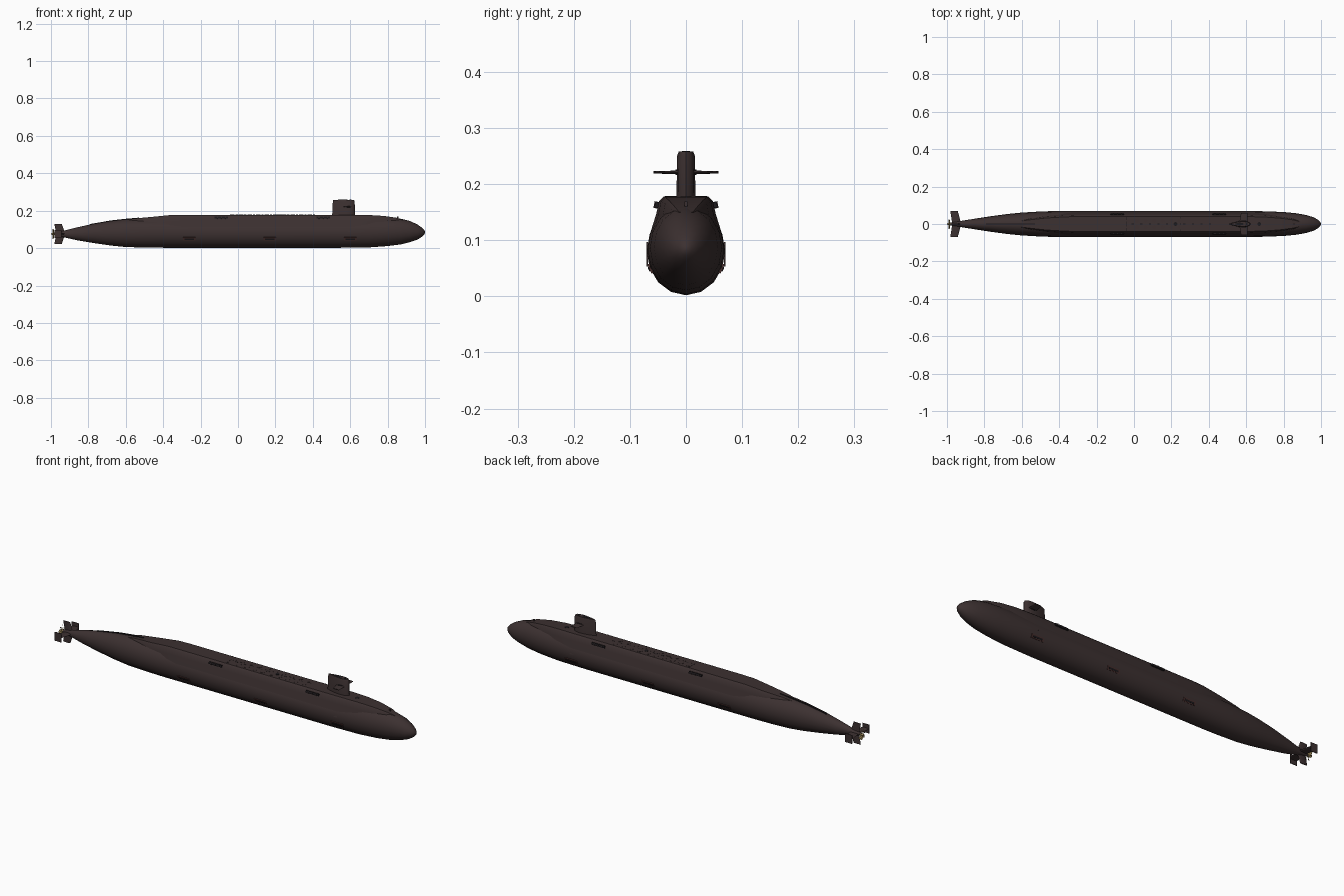
import bpy, bmesh, math
from mathutils import Vector

if "Cube" in bpy.data.objects:
    bpy.data.objects.remove(bpy.data.objects["Cube"])


def mat(name, rgb):
    m = bpy.data.materials.new(name)
    m.diffuse_color = (*rgb, 1)
    m.use_nodes = True
    m.node_tree.nodes["Principled BSDF"].inputs["Base Color"].default_value = m.diffuse_color
    return m


HULL = mat("dark brown hull", (0.045, 0.030, 0.030))
DARK = mat("black openings", (0.012, 0.010, 0.012))
RED = mat("red brown frames", (0.065, 0.028, 0.026))
BRONZE = mat("bronze", (0.30, 0.22, 0.09))


def loft(name, rings, material, smooth=40):
    """Skin a list of equal-length point rings and cap both ends."""
    bm = bmesh.new()
    vs = [[bm.verts.new(p) for p in r] for r in rings]
    n = len(vs[0])
    for a, b in zip(vs, vs[1:]):
        for i in range(n):
            bm.faces.new((a[i], a[(i + 1) % n], b[(i + 1) % n], b[i]))
    bm.faces.new(vs[0])
    bm.faces.new(vs[-1][::-1])
    bmesh.ops.recalc_face_normals(bm, faces=bm.faces)
    me = bpy.data.meshes.new(name)
    bm.to_mesh(me)
    bm.free()
    ob = bpy.data.objects.new(name, me)
    bpy.context.collection.objects.link(ob)
    me.materials.append(material)
    if smooth:
        bpy.ops.object.select_all(action='DESELECT')
        bpy.context.view_layer.objects.active = ob
        ob.select_set(True)
        bpy.ops.object.shade_smooth_by_angle(angle=math.radians(smooth))
    return ob


def box(name, c, s, material, roll=0):
    pts = [(-1, -1), (1, -1), (1, 1), (-1, 1)]
    rings = [[(x * s[0] / 2, y * s[1] / 2, k * s[2] / 2) for x, y in pts] for k in (-1, 1)]
    ob = loft(name, rings, material, 0)
    ob.location = c
    ob.rotation_euler.x = roll
    return ob


def disc(name, c, r, h, material, n=14):
    ring = [(r * math.cos(2 * math.pi * i / n), r * math.sin(2 * math.pi * i / n)) for i in range(n)]
    ob = loft(name, [[(x, y, z) for x, y in ring] for z in (0, h)], material)
    ob.location = c
    return ob


def foil(x0, x1, half, n=8):
    """Streamlined outline, blunt at the bow side (x1) and sharp at x0."""
    up = []
    for i in range(n + 1):
        t = (1 - math.cos(math.pi * i / n)) / 2
        y = half * 2.6 * (math.sqrt(t) * (1 - t)) if 0 < t < 1 else 0
        up.append((x1 - t * (x1 - x0), min(y, half)))
    return up + [(x, -y) for x, y in up[-2:0:-1]]


# Pressure hull: x, half width, bottom, top
stations = [(-0.985, 0.006, 0.070, 0.082), (-0.94, 0.014, 0.060, 0.091),
            (-0.86, 0.027, 0.042, 0.111), (-0.77, 0.041, 0.027, 0.131),
            (-0.68, 0.053, 0.014, 0.146), (-0.60, 0.061, 0.006, 0.155),
            (-0.50, 0.067, 0.003, 0.158), (-0.40, 0.070, 0.002, 0.160),
            (0.55, 0.070, 0.002, 0.160), (0.70, 0.068, 0.004, 0.163),
            (0.80, 0.064, 0.011, 0.162), (0.87, 0.057, 0.020, 0.157),
            (0.92, 0.048, 0.032, 0.145), (0.96, 0.036, 0.046, 0.126),
            (0.985, 0.022, 0.062, 0.108), (0.996, 0.011, 0.073, 0.096),
            (1.0, 0.003, 0.081, 0.088)]
rings = []
for x, w, lo, hi in stations:
    c, r = (lo + hi) / 2, (hi - lo) / 2
    rings.append([(x, w * math.sin(a), c - r * math.cos(a))
                  for a in (math.pi * i / 8 for i in range(16))])
loft("hull", rings, HULL, 60)

# Flat-topped casing faired into the hull: x, width factor, top
section = [(0.069, 0.085), (0.063, 0.115), (0.053, 0.147), (0.048, 0.170), (0.040, 0.178)]
rings = []
for x, w, top in [(-0.64, 0.30, 0.145), (-0.56, 0.55, 0.158), (-0.47, 0.80, 0.166),
                  (-0.36, 0.96, 0.177), (-0.30, 1, 0.178), (0.60, 1, 0.178),
                  (0.70, 0.93, 0.177), (0.78, 0.78, 0.172), (0.85, 0.55, 0.162),
                  (0.89, 0.30, 0.150)]:
    half = [(y * w, z if z < 0.1 else 0.085 + (z - 0.085) * (top - 0.085) / 0.093) for y, z in section]
    rings.append([(x, y, z) for y, z in half] + [(x, -y, z) for y, z in half[::-1]])
loft("deck_casing", rings, HULL, 35)

# Sail, with its mast opening and bridge
sail = [[(x, y, z) for x, y in foil(x0, x1, w)]
        for z, x0, x1, w in [(0.165, 0.503, 0.625, 0.017), (0.250, 0.507, 0.624, 0.016),
                             (0.258, 0.510, 0.619, 0.013)]]
loft("sail", sail, HULL, 40)
loft("mast_opening", [[(x, y, z) for x, y in foil(0.535, 0.585, 0.007)]
                      for z in (0.2575, 0.2588)], DARK, 0)
disc("bridge_opening", (0.602, 0, 0.2575), 0.006, 0.0013, DARK)

# Sail planes
for s in (-1, 1):
    loft("sail_plane", [[(x, s * y, 0.221 + z) for x, z in foil(x0, 0.607, t)]
                        for y, x0, t in [(0.008, 0.563, 0.0035), (0.058, 0.572, 0.002)]], HULL)
    box("sail_plane_pivot", (0.587, s * 0.017, 0.221), (0.022, 0.004, 0.010), DARK)


# Stern fins: upright pair and horizontal pair with end plates
def fin(name, direction, span):
    d = Vector(direction)
    side = Vector((0, d.z, -d.y))
    base = Vector((0, 0, 0.076))
    loft(name, [[Vector((x, 0, 0)) + base + d * r + side * t for x, t in foil(x0, x1, th)]
                for r, x0, x1, th in [(0.004, -0.972, -0.925, 0.004),
                                      (span, -0.982, -0.942, 0.0025)]], HULL)


for s in (-1, 1):
    fin("rudder", (0, 0, s), 0.053)
    fin("stern_plane", (0, s, 0), 0.069)
    box("stern_end_plate", (-0.962, s * 0.069, 0.075), (0.038, 0.003, 0.044), HULL)

# Propeller
loft("propeller_hub", [[(x, r * math.cos(a), 0.076 + r * math.sin(a))
                        for a in (math.pi * i / 5 for i in range(10))]
                       for x, r in [(-0.980, 0.007), (-0.992, 0.006), (-1.0, 0.002)]], BRONZE)
for i in range(7):
    a = 2 * math.pi * i / 7
    blade = []
    for r, c, sweep in [(0.004, 0.003, 0), (0.016, 0.006, 0.15), (0.027, 0.003, 0.45)]:
        d = Vector((0, math.cos(a + sweep), math.sin(a + sweep)))
        t = Vector((0, -d.z, d.y))
        p = Vector((-0.988, 0, 0.076)) + d * r
        u = Vector((0.6, 0, 0)) * c + t * c * 0.8
        n = Vector((0.0006, 0, 0))
        blade.append([p - u - n, p + u - n, p + u + n, p - u + n])
    loft("propeller_blade", blade, BRONZE, 0)

# Flank fairings: upper vents on the casing, lower framed panels on the hull
for s in (-1, 1):
    for x in (-0.09, 0.455):
        box("upper_vent", (x, s * 0.0515, 0.163), (0.072, 0.008, 0.011), DARK, s * 0.2)
        for k in (-1, 0, 1):
            box("vent_bar", (x + k * 0.022, s * 0.053, 0.163), (0.003, 0.008, 0.012), HULL, s * 0.2)
    for x in (-0.26, 0.17, 0.60):
        box("lower_panel_frame", (x, s * 0.0625, 0.050), (0.068, 0.006, 0.018), RED, -s * 0.42)
        box("lower_panel_slot", (x, s * 0.0640, 0.0492), (0.052, 0.006, 0.008), DARK, -s * 0.42)

# Deck hatches in two rows, seams and cleats
for i in range(10):
    x = -0.03 + i * 0.046
    for s in (-1, 1):
        disc("deck_hatch", (x, s * 0.018, 0.1775), 0.0125, 0.0013, HULL)
    box("deck_slot", (x + 0.023, 0, 0.178), (0.012, 0.003, 0.0012), DARK)
for x in (-0.03, 0.175, 0.26):
    box("deck_seam", (x - 0.012, 0, 0.178), (0.002, 0.074, 0.001), DARK)
disc("escape_hatch", (0.222, 0, 0.1775), 0.010, 0.0018, DARK)
disc("forward_hatch", (0.67, 0, 0.1765), 0.010, 0.0018, DARK)
box("bow_sensor", (0.853, 0, 0.164), (0.008, 0.006, 0.010), HULL)

# Raised cable spine on the after deck
loft("cable_spine", [[(x, y, z + h) for y, h in [(-0.004, -0.004), (0.004, -0.004), (0.003, 0.002), (-0.003, 0.002)]]
                     for x, z in [(-0.79, 0.127), (-0.68, 0.146), (-0.60, 0.155), (-0.53, 0.161)]], DARK, 0)
